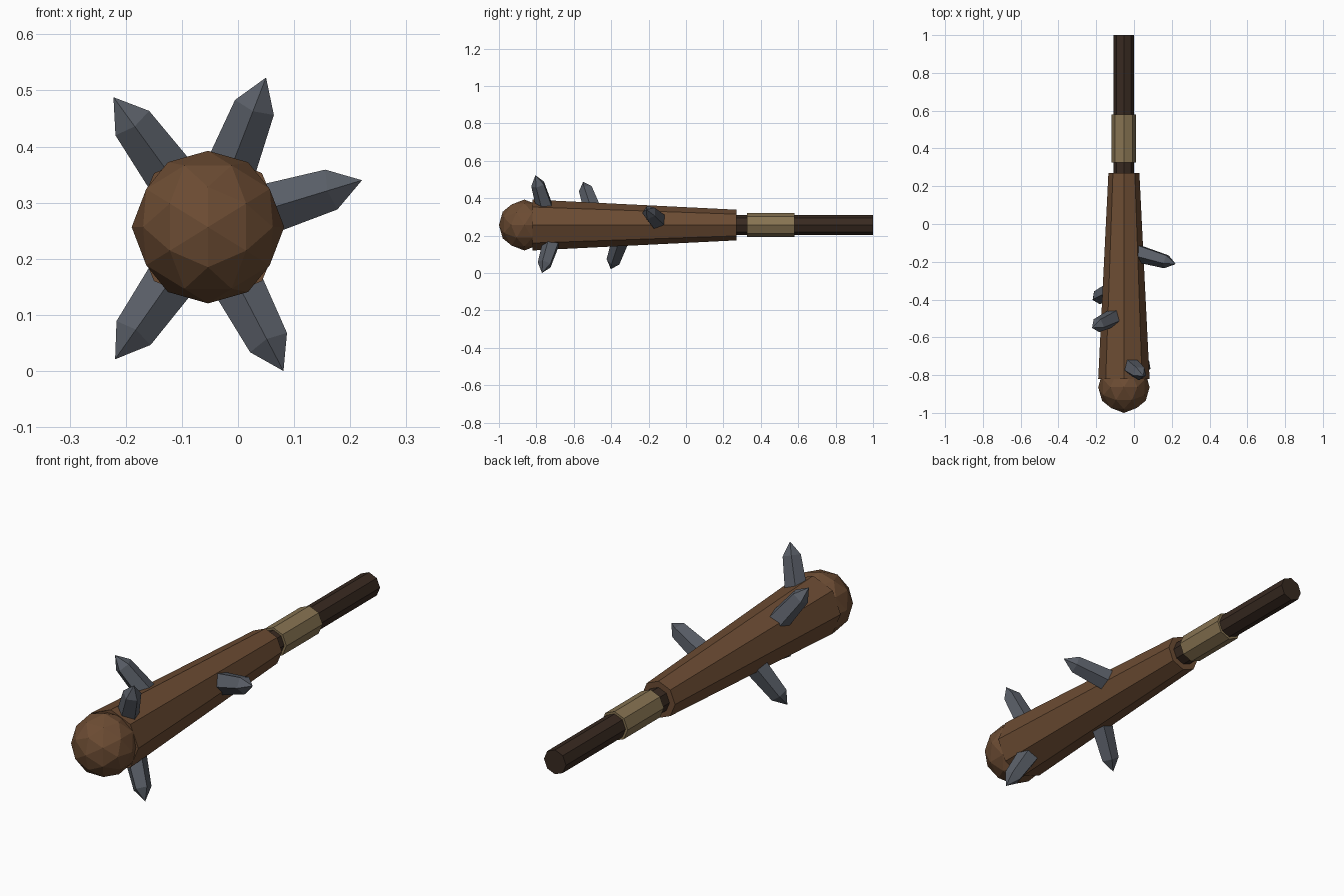
import bpy, bmesh, math
from mathutils import Vector

if "Cube" in bpy.data.objects:
    bpy.data.objects.remove(bpy.data.objects["Cube"])

CX, CZ = -0.0535, 0.2565          # long axis of the club


def material(name, rgb):
    m = bpy.data.materials.new(name)
    m.diffuse_color = (*rgb, 1)
    m.use_nodes = True
    m.node_tree.nodes["Principled BSDF"].inputs["Base Color"].default_value = m.diffuse_color
    return m


WOOD = material("brown_wood", (0.150, 0.072, 0.033))
DARK = material("dark_wood", (0.040, 0.023, 0.015))
WRAP = material("tan_wrap", (0.245, 0.175, 0.085))
STONE = material("grey_stone", (0.100, 0.112, 0.135))


def finish(name, bm, mat):
    bmesh.ops.recalc_face_normals(bm, faces=bm.faces[:])
    me = bpy.data.meshes.new(name)
    bm.to_mesh(me)
    bm.free()
    me.materials.append(mat)
    ob = bpy.data.objects.new(name, me)
    bpy.context.collection.objects.link(ob)
    return ob


def loft(name, origin, axis, up, sections, sides, mat):
    """Closed prism along axis; sections are (distance, radius), radius 0 is a point."""
    axis = Vector(axis).normalized()
    u = Vector(up)
    u = (u - axis * u.dot(axis)).normalized()
    v = axis.cross(u)
    bm = bmesh.new()
    rings = []
    for d, r in sections:
        c = Vector(origin) + axis * d
        n = sides if r > 0 else 1
        rings.append([bm.verts.new(c + r * (u * math.cos(2 * math.pi * i / sides)
                                            + v * math.sin(2 * math.pi * i / sides)))
                      for i in range(n)])
    for a, b in zip(rings, rings[1:]):
        for i in range(sides):
            j = (i + 1) % sides
            bm.faces.new((a[i], a[j], b[0]) if len(b) == 1 else (a[i], a[j], b[j], b[i]))
    for ring in (rings[0], rings[-1]):
        if len(ring) > 2:
            bm.faces.new(ring)
    return finish(name, bm, mat)


# Eight-sided wooden parts along y
def shaft(name, y0, y1, r0, r1, mat):
    loft(name, (CX, 0, CZ), (0, 1, 0), (0, 0, 1), [(y0, r0), (y1, r1)], 8, mat)


shaft("club_body", -0.82, 0.27, 0.136, 0.082, WOOD)
shaft("handle", 0.20, 1.0, 0.0545, 0.0545, DARK)
shaft("grip_wrap", 0.325, 0.58, 0.065, 0.065, WRAP)

# Faceted round head: once-subdivided icosahedron
t = (1 + math.sqrt(5)) / 2
corners = []
for a in (-1, 1):
    for b in (-t, t):
        corners += [Vector((a, 0, b)), Vector((0, b, a)), Vector((b, a, 0))]
points = [c.normalized() for c in corners]
for i, a in enumerate(corners):
    for b in corners[:i]:
        if (a - b).length < 2.1:
            points.append((a + b).normalized())
bm = bmesh.new()
for p in points:
    bm.verts.new(p * 0.136 + Vector((CX, -0.864, CZ)))
bmesh.ops.convex_hull(bm, input=bm.verts[:])
finish("club_head", bm, WOOD)

# Five-sided spikes leaning to the front, given by their tips
tips = [(0.050, -0.805, 0.523), (-0.222, -0.55, 0.488), (0.221, -0.212, 0.340),
        (-0.219, -0.402, 0.021), (0.081, -0.77, 0.0)]
for i, tip in enumerate(tips):
    tip = Vector(tip)
    out = Vector((tip.x - CX, 0, tip.z - CZ)).normalized()
    axis = out + Vector((0, -0.28, 0))
    loft("spike_%d" % (i + 1), tip, axis, (0, -1, 0),
         [(-0.22, 0.050), (-0.056, 0.039), (0, 0)], 5, STONE)
